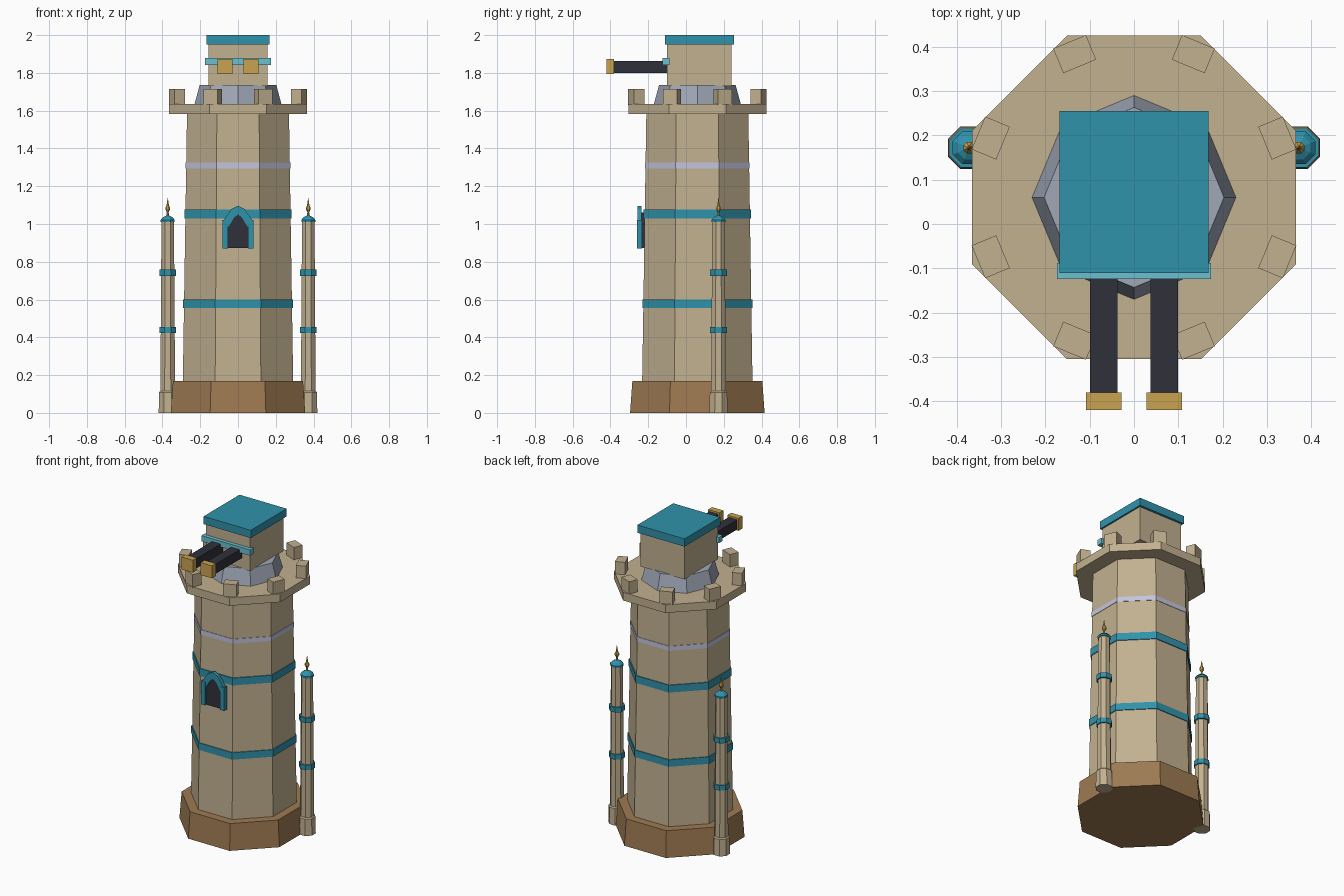
import bpy, bmesh, math
from mathutils import Matrix, Vector

if "Cube" in bpy.data.objects:
    bpy.data.objects.remove(bpy.data.objects["Cube"])

AXIS_Y = 0.06            # tower axis
FLAT = math.pi / 8       # turn that puts flat octagon sides on the axes


def material(name, r, g, b):
    m = bpy.data.materials.new(name)
    m.use_nodes = True
    m.diffuse_color = (r, g, b, 1)
    m.node_tree.nodes["Principled BSDF"].inputs["Base Color"].default_value = (r, g, b, 1)
    return m


SAND = material("sandstone", 0.54, 0.44, 0.28)
BROWN = material("brown_stone", 0.34, 0.195, 0.085)
TEAL = material("teal", 0.03, 0.29, 0.41)
LIGHT_TEAL = material("light_teal", 0.15, 0.52, 0.63)
LAVENDER = material("lavender", 0.55, 0.56, 0.72)
GREY = material("blue_grey", 0.35, 0.39, 0.47)
DARK = material("dark_metal", 0.03, 0.03, 0.043)
GOLD = material("gold", 0.58, 0.37, 0.08)


def finish(name, bm, mat):
    bmesh.ops.recalc_face_normals(bm, faces=bm.faces)
    mesh = bpy.data.meshes.new(name)
    bm.to_mesh(mesh)
    bm.free()
    mesh.materials.append(mat)
    ob = bpy.data.objects.new(name, mesh)
    bpy.context.collection.objects.link(ob)
    return ob


def box(name, mat, x, y, z, turn=0.0):
    """Box from (min, max) ranges, turned about its own upright axis."""
    bm = bmesh.new()
    size = Vector([r[1] - r[0] for r in (x, y, z)])
    mid = Vector([(r[0] + r[1]) / 2 for r in (x, y, z)])
    bmesh.ops.create_cube(bm, size=1, matrix=Matrix.LocRotScale(
        mid, Matrix.Rotation(turn, 3, 'Z'), size))
    return finish(name, bm, mat)


def stack(name, mat, profile, x=0.0, y=AXIS_Y, turn=FLAT, sides=8):
    """Closed upright solid from (apothem, z) rings; corner radius when turn is 0."""
    bm = bmesh.new()
    grow = 1 / math.cos(math.pi / sides) if turn else 1
    rings = []
    for r, z in profile:
        rings.append([bm.verts.new((x + r * grow * math.cos(turn + math.tau * i / sides),
                                    y + r * grow * math.sin(turn + math.tau * i / sides), z))
                      for i in range(sides)])
    for low, high in zip(rings, rings[1:]):
        for i in range(sides):
            j = (i + 1) % sides
            bm.faces.new((low[i], low[j], high[j], high[i]))
    bm.faces.new(rings[0])
    bm.faces.new(rings[-1])
    return finish(name, bm, mat)


def plate(name, mat, outline, front, back):
    """Outline in x and z, extruded along y."""
    bm = bmesh.new()
    face = bm.faces.new([bm.verts.new((x, front, z)) for x, z in outline])
    new = bmesh.ops.extrude_face_region(bm, geom=[face])["geom"]
    bmesh.ops.translate(bm, vec=(0, back - front, 0),
                        verts=[v for v in new if isinstance(v, bmesh.types.BMVert)])
    return finish(name, bm, mat)


# Main tower
stack("tower_base", BROWN, [(0.356, 0), (0.344, 0.17)])
stack("tower_shaft", SAND, [(0.292, 0.17), (0.27, 1.585)])
stack("lower_band", TEAL, [(0.291, 0.555), (0.291, 0.60)])
stack("upper_band", TEAL, [(0.284, 1.03), (0.284, 1.077)])
stack("thin_band", LAVENDER, [(0.277, 1.295), (0.277, 1.325)])
stack("platform", SAND, [(0.365, 1.583), (0.365, 1.635)])

# Battlements, one near each platform corner
for i in range(8):
    a = FLAT + i * math.pi / 4
    cx, cy = 0.35 * math.cos(a), AXIS_Y + 0.35 * math.sin(a)
    box(f"battlement_{i + 1}", SAND, (cx - 0.03, cx + 0.03),
        (cy - 0.04, cy + 0.04), (1.63, 1.715), a)

# Turret head
stack("turret_collar", GREY, [(0.23, 1.635), (0.203, 1.735)], turn=0)
box("turret_head", SAND, (-0.157, 0.157), (-0.10, 0.24), (1.73, 1.955))
box("turret_roof", TEAL, (-0.168, 0.168), (-0.11, 0.255), (1.95, 2.0))
box("visor", LIGHT_TEAL, (-0.174, 0.174), (-0.124, -0.088), (1.843, 1.88))

# Twin guns
for side, s in (("left", 1), ("right", -1)):
    cx = 0.068 * s
    box(side + "_barrel", DARK, (cx - 0.031, cx + 0.031), (-0.39, -0.09), (1.80, 1.862))
    box(side + "_muzzle", GOLD, (cx - 0.04, cx + 0.04), (-0.42, -0.38), (1.793, 1.873))

# Pointed window
pane = [(0.056, 0.872), (0.056, 1.0), (0.022, 1.045), (0, 1.06)]
plate("window_pane", DARK, pane + [(-x, z) for x, z in pane[2::-1]], -0.25, -0.215)
for side, s in (("left", 1), ("right", -1)):
    jamb = [(0.053, 0.87), (0.083, 0.87), (0.083, 1.02), (0.053, 1.02)]
    arch = [(0.05, 0.985), (0.076, 1.02), (0.036, 1.078), (0, 1.096),
            (0, 1.05), (0.02, 1.035)]
    plate(side + "_window_jamb", TEAL, [(s * x, z) for x, z in jamb], -0.26, -0.233)
    plate(side + "_window_arch", TEAL, [(s * x, z) for x, z in arch], -0.257, -0.235)

# Slender side towers
for side, s in (("left", 1), ("right", -1)):
    at = {"x": 0.372 * s, "y": 0.172}
    stack(side + "_spire_foot", SAND, [(0.048, 0), (0.046, 0.108), (0.04, 0.115)], **at)
    stack(side + "_spire_shaft", SAND, [(0.039, 0.11), (0.033, 1.015)], **at)
    for n, z in (("lower", 0.422), ("upper", 0.726)):
        stack(f"{side}_spire_{n}_band", TEAL, [(0.044, z), (0.044, z + 0.032)], **at)
    stack(side + "_spire_cap", TEAL,
          [(0.037, 1.01), (0.037, 1.022), (0.026, 1.035), (0.008, 1.045)], **at)
    stack(side + "_spire_finial", GOLD,
          [(0.007, 1.04), (0.005, 1.062), (0.013, 1.078), (0.013, 1.086),
           (0.006, 1.1), (0.001, 1.137)], **at)
